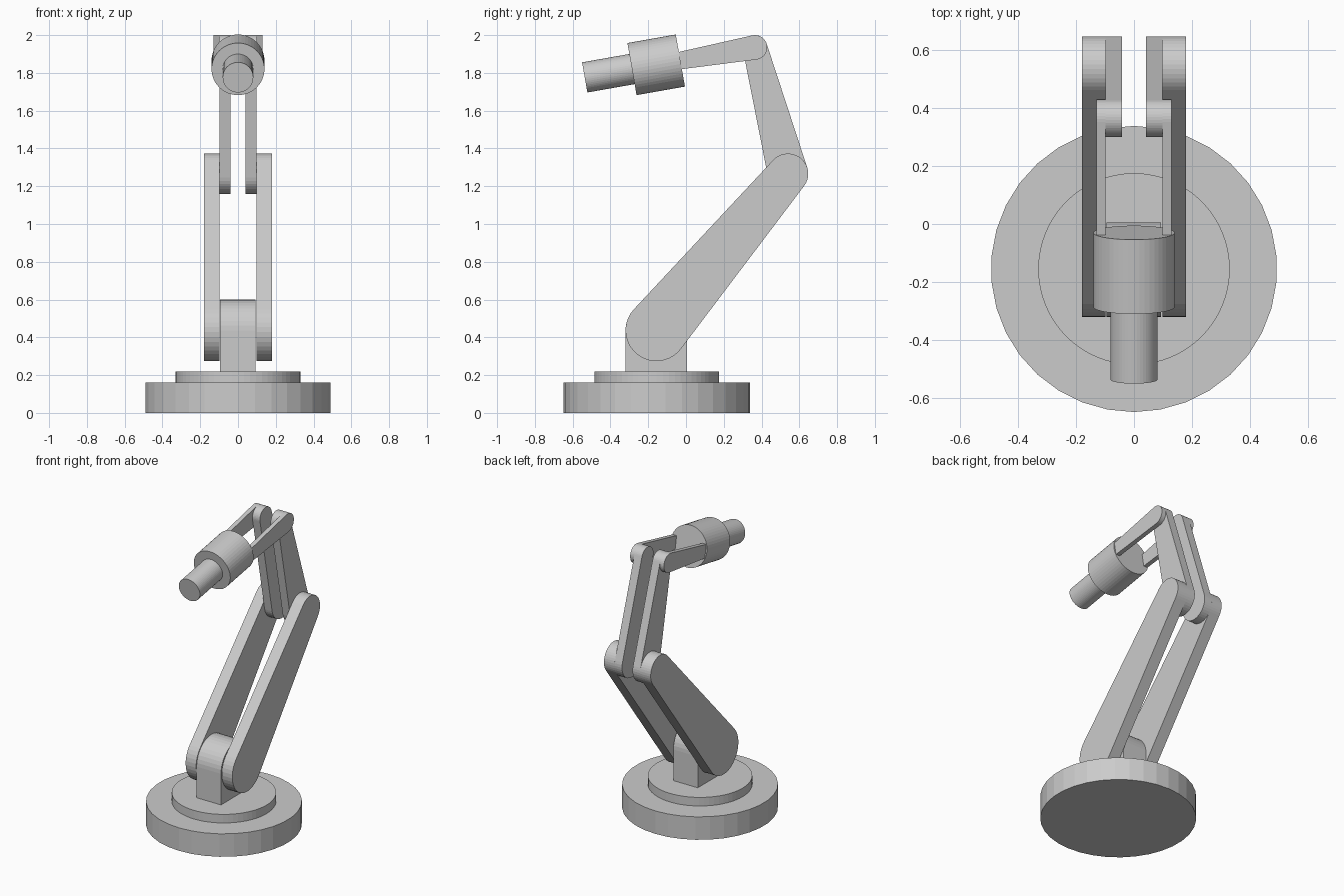
import bpy, bmesh, math
from mathutils import Vector, Matrix

cube = bpy.data.objects.get("Cube")
if cube:
    bpy.data.objects.remove(cube, do_unlink=True)

grey = bpy.data.materials.new("light grey")
grey.use_nodes = True
colour = (0.6, 0.6, 0.6, 1)
grey.diffuse_color = colour
grey.node_tree.nodes["Principled BSDF"].inputs["Base Color"].default_value = colour


def finish(name, bm):
    bmesh.ops.recalc_face_normals(bm, faces=bm.faces)
    mesh = bpy.data.meshes.new(name)
    bm.to_mesh(mesh)
    bm.free()
    mesh.materials.append(grey)
    obj = bpy.data.objects.new(name, mesh)
    bpy.context.collection.objects.link(obj)
    return obj


def arc(centre, radius, start, end, steps=20):
    """Points of an arc in the side plane (y, z)."""
    return [(centre[0] + radius * math.cos(start + (end - start) * i / steps),
             centre[1] + radius * math.sin(start + (end - start) * i / steps))
            for i in range(steps + 1)]


def plate(name, outline, x0, x1):
    """Extrude a side outline between two x positions."""
    bm = bmesh.new()
    face = bm.faces.new([bm.verts.new((x0, y, z)) for y, z in outline])
    extruded = bmesh.ops.extrude_face_region(bm, geom=[face])["geom"]
    verts = [v for v in extruded if isinstance(v, bmesh.types.BMVert)]
    bmesh.ops.translate(bm, verts=verts, vec=(x1 - x0, 0, 0))
    return finish(name, bm)


def link_outline(a, ra, b, rb):
    """Tapered bar with rounded ends: two arcs joined by tangents."""
    d = Vector(b) - Vector(a)
    heading = math.atan2(d.y, d.x)
    t = math.acos((ra - rb) / d.length)
    return (arc(a, ra, heading + t, heading + math.tau - t)
            + arc(b, rb, heading - t, heading + t))


def link_pair(name, outline, inner, outer):
    plate("left_" + name, outline, inner, outer)
    plate("right_" + name, outline, -outer, -inner)


def cylinder(name, start, end, radius, sides):
    start, end = Vector(start), Vector(end)
    axis = end - start
    turn = axis.to_track_quat("Z", "Y").to_matrix().to_4x4()
    bm = bmesh.new()
    bmesh.ops.create_cone(bm, cap_ends=True, segments=sides, radius1=radius,
                          radius2=radius, depth=axis.length,
                          matrix=Matrix.Translation((start + end) / 2) @ turn)
    return finish(name, bm)


# Joint centres in the side plane (y, z)
shoulder, elbow, wrist = (-0.157, 0.437), (0.54, 1.266), (0.365, 1.935)
tilt = math.radians(10)


def along(distance):
    """Point on the tool axis, measured forward from the wrist."""
    return (wrist[0] - distance * math.cos(tilt),
            wrist[1] - distance * math.sin(tilt))


# Base and turntable
cylinder("base", (0, -0.155, 0), (0, -0.155, 0.16), 0.493, 34)
cylinder("turntable", (0, -0.155, 0.16), (0, -0.155, 0.22), 0.33, 64)

# Shoulder post with a rounded top
r = 0.163
post = [(shoulder[0] - r, 0.22), (shoulder[0] + r, 0.22)] + arc(shoulder, r, 0, math.pi)
plate("shoulder_post", post, -0.095, 0.093)

# Paired links
link_pair("lower_arm", link_outline(shoulder, r, elbow, 0.107), 0.099, 0.18)
link_pair("upper_arm", link_outline(elbow, 0.107, wrist, 0.065), 0.041, 0.099)
link_pair("wrist_link", link_outline(wrist, 0.065, along(0.53), 0.04), 0.099, 0.13)

# Tool head and nozzle
cylinder("tool_head", (0, *along(0.401)), (0, *along(0.661)), 0.14, 48)
cylinder("nozzle", (0, *along(0.661)), (0, *along(0.915)), 0.081, 48)
